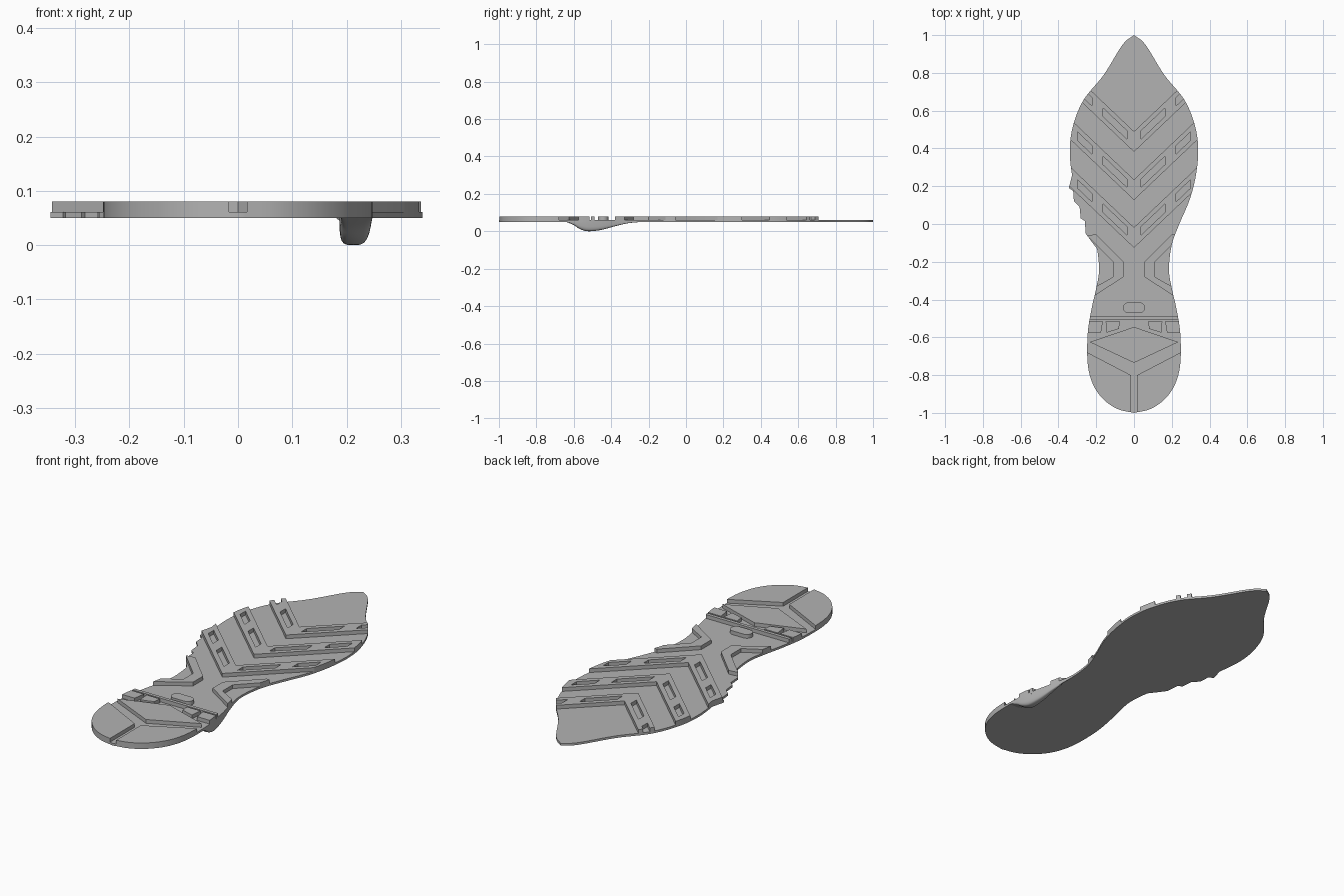
import bpy, bmesh, math
from mathutils import Vector

if "Cube" in bpy.data.objects:
    bpy.data.objects.remove(bpy.data.objects["Cube"], do_unlink=True)

grey = bpy.data.materials.new("rubber_grey")
grey.use_nodes = True
COLOUR = (0.45, 0.45, 0.45, 1)
grey.diffuse_color = COLOUR
grey.node_tree.nodes["Principled BSDF"].inputs["Base Color"].default_value = COLOUR

BOTTOM, FLOOR, TOP = 0.05, 0.061, 0.08


def spline(points, steps=6):
    """Smooth curve through the points."""
    pts = [Vector(p) for p in points]
    pts = [2 * pts[0] - pts[1]] + pts + [2 * pts[-1] - pts[-2]]
    out = []
    for a, b, c, d in zip(pts, pts[1:], pts[2:], pts[3:]):
        for i in range(steps):
            t = i / steps
            out.append(0.5 * (2 * b + (c - a) * t + (2 * a - 5 * b + 4 * c - d) * t * t
                              + (3 * b - a - 3 * c + d) * t ** 3))
    return out + [pts[-2]]


def prisms(name, polygons, z0, z1):
    """One object made of flat outlines extruded from z0 to z1."""
    bm = bmesh.new()
    for poly in polygons:
        low = [bm.verts.new((p[0], p[1], z0)) for p in poly]
        high = [bm.verts.new((p[0], p[1], z1)) for p in poly]
        bm.faces.new(low)
        bm.faces.new(high)
        for i in range(len(poly)):
            j = (i + 1) % len(poly)
            bm.faces.new((low[i], low[j], high[j], high[i]))
    return finish(name, bm)


def finish(name, bm):
    bmesh.ops.recalc_face_normals(bm, faces=bm.faces[:])
    mesh = bpy.data.meshes.new(name)
    bm.to_mesh(mesh)
    bm.free()
    mesh.materials.append(grey)
    ob = bpy.data.objects.new(name, mesh)
    bpy.context.collection.objects.link(ob)
    return ob


def trim(ob, other, operation):
    """Apply a boolean to ob."""
    mod = ob.modifiers.new("trim", "BOOLEAN")
    mod.object, mod.operation, mod.solver = other, operation, "EXACT"
    graph = bpy.context.evaluated_depsgraph_get()
    mesh = bpy.data.meshes.new_from_object(ob.evaluated_get(graph))
    ob.modifiers.clear()
    ob.data = mesh


def smooth(ob):
    for o in bpy.context.selected_objects:
        o.select_set(False)
    ob.select_set(True)
    bpy.context.view_layer.objects.active = ob
    bpy.ops.object.shade_smooth_by_angle(angle=math.radians(30))


def mirrored(polys):
    return polys + [[(-x, y) for x, y in p] for p in polys]


# Sole outline, from toe to heel, with a notched edge on one side
half = spline([(0, 1), (0.06, 0.95), (0.16, 0.79), (0.265, 0.66), (0.32, 0.53), (0.34, 0.4),
               (0.328, 0.26), (0.295, 0.13), (0.24, 0), (0.2, -0.11), (0.185, -0.24),
               (0.2, -0.34), (0.225, -0.45), (0.245, -0.58), (0.245, -0.74), (0.217, -0.85),
               (0.16, -0.93), (0.085, -0.98), (0, -1)])
notches = [(-0.33, 0.25), (-0.345, 0.19), (-0.322, 0.175), (-0.318, 0.12), (-0.288, 0.09),
           (-0.282, 0.03), (-0.26, 0.015), (-0.256, -0.05), (-0.212, -0.11)]
left = [(-p.x, p.y) for p in half[1:-1]]
left = [p for p in left if p[1] > 0.25] + notches + [p for p in left if p[1] < -0.115]
outline = [tuple(p) for p in half] + left[::-1]
sole = prisms("sole_base", [outline], BOTTOM, FLOOR)
smooth(sole)

# Chevron bands across the forefoot, with slots in each arm
SLOPE = 0.95
BAND = 0.108


def sloped(x0, x1, low, high):
    return [(x0, low + SLOPE * x0), (x1, low + SLOPE * x1),
            (x1, high + SLOPE * x1), (x0, high + SLOPE * x0)]


bands, slots = [], []
for apex in (0.49, 0.235, -0.018):
    low, reach = apex - BAND, 0.5
    arm = [(reach, low + SLOPE * reach), (reach, apex + SLOPE * reach)]
    bands.append([(0, low)] + arm + [(0, apex)] + [(-x, y) for x, y in arm[::-1]])
    mid = apex - BAND / 2
    slots += mirrored([sloped(0.038, 0.165, mid - 0.022, mid + 0.022),
                       sloped(0.222, 0.3, mid - 0.022, mid + 0.022)])

# Toe pad with zigzag ribs in front of it
def zigzag(y):
    return [(i * 0.0425, y + (0.02 if i % 2 else -0.02)) for i in range(-5, 6)]


toe = [[(-0.3, 0.9), (-0.155, 0.775), (-0.085, 0.7), (0.085, 0.7), (0.155, 0.775), (0.3, 0.9)]
       + zigzag(0.805)[::-1]]
toe += [zigzag(y) + zigzag(y + 0.04)[::-1] for y in (0.845, 0.925)]

# Angled bars either side of the waist
waist = mirrored([[(0.055, -0.2), (0.055, -0.28), (0.27, -0.42), (0.27, -0.37),
                   (0.11, -0.28), (0.11, -0.2), (0.25, -0.06), (0.2, -0.055)]])

# Heel: rail, small pads, centre diamond and rear pads
heel = [[(-0.4, -0.507), (0.4, -0.507), (0.4, -0.49), (-0.4, -0.49)],
        [(0, -0.545), (0.235, -0.625), (0, -0.735), (-0.235, -0.625)]]
heel += mirrored([[(0.075, -0.515), (0.15, -0.515), (0.145, -0.575), (0.08, -0.555)],
                  [(0.165, -0.515), (0.3, -0.515), (0.3, -0.575), (0.175, -0.575)],
                  [(0.017, -0.8), (0.4, -0.6), (0.4, -1.1), (0.017, -1.1)]])

# Cut all treads to the sole outline
edge = prisms("outline_cutter", [outline], 0, 0.2)
slot_cutter = prisms("slot_cutter", slots, FLOOR - 0.02, 0.1)
for name, polys in (("forefoot_chevrons", bands), ("toe_treads", toe),
                    ("waist_bars", waist), ("heel_treads", heel)):
    tread = prisms(name, polys, FLOOR, TOP)
    if polys is bands:
        trim(tread, slot_cutter, "DIFFERENCE")
    trim(tread, edge, "INTERSECT")
    smooth(tread)
for cutter in (edge, slot_cutter):
    bpy.data.objects.remove(cutter, do_unlink=True)

# Oval stud in the arch
stud = [(s * 0.03 + 0.028 * math.cos(a), -0.443 + 0.028 * math.sin(a))
        for s, start in ((1, -90), (-1, 90))
        for a in (math.radians(start + 15 * i) for i in range(13))]
smooth(prisms("arch_stud", [stud], FLOOR, TOP))

# Rounded lug hanging under one edge of the heel
depth = spline([(-0.64, 0.05), (-0.6, 0.033), (-0.565, 0.011), (-0.52, 0), (-0.45, 0.008),
                (-0.38, 0.027), (-0.31, 0.043), (-0.24, 0.05)], 4)
bm = bmesh.new()
rings = []
for y, z in depth:
    outer = min(half, key=lambda p: abs(p.y - y) + (p.x < 0.1)).x
    near = [p for p in zip(half, half[1:]) if p[0].y >= y >= p[1].y]
    if near:
        a, b = near[0]
        outer = a.x + (b.x - a.x) * (a.y - y) / (a.y - b.y)
    inner = max(outer - 0.057, 0.187)
    inner = min(inner, outer - 0.004)
    mid, rad = (outer + inner) / 2, (outer - inner) / 2
    ring = [bm.verts.new((outer, y, BOTTOM + 0.002))]
    for i in range(13):
        a = math.pi * i / 12
        c, s = math.cos(a), math.sin(a)
        x = mid + rad * math.copysign(abs(c) ** 0.5, c)
        ring.append(bm.verts.new((x, y, BOTTOM - (BOTTOM - min(z, BOTTOM)) * s ** 0.5)))
    ring.append(bm.verts.new((inner, y, BOTTOM + 0.002)))
    rings.append(ring)
for r, q in zip(rings, rings[1:]):
    for i in range(len(r)):
        j = (i + 1) % len(r)
        bm.faces.new((r[i], r[j], q[j], q[i]))
bm.faces.new(rings[0])
bm.faces.new(rings[-1])
smooth(finish("heel_lug", bm))
